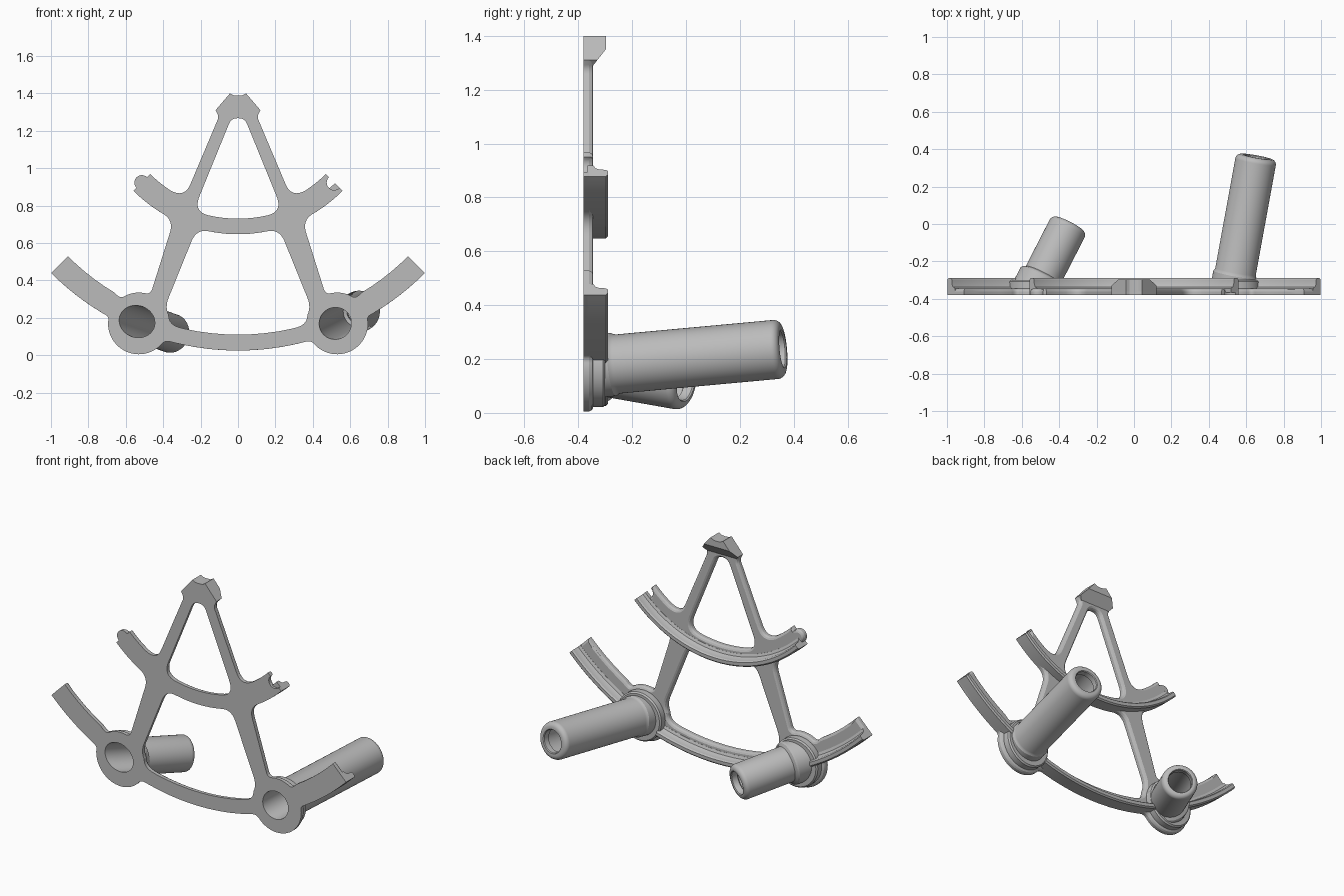
import bpy, bmesh
from math import sin, cos, radians, pi, hypot
from mathutils import Vector

if "Cube" in bpy.data.objects:
    bpy.data.objects.remove(bpy.data.objects["Cube"])

grey = bpy.data.materials.new("plain_grey")
grey.use_nodes = True
grey.diffuse_color = (0.5, 0.5, 0.5, 1)
grey.node_tree.nodes["Principled BSDF"].inputs["Base Color"].default_value = (0.5, 0.5, 0.5, 1)

FRONT, BACK, RIM = -0.38, -0.345, -0.29
HUB = (0, 1.437)          # common centre of both arcs
BOSS, BOSS_R = (0.53, 0.17), 0.165
OUT, MID = 1.412, 0.79    # outer radii of the arcs


def finish(bm, name):
    bmesh.ops.recalc_face_normals(bm, faces=bm.faces)
    mesh = bpy.data.meshes.new(name)
    bm.to_mesh(mesh)
    bm.free()
    mesh.materials.append(grey)
    ob = bpy.data.objects.new(name, mesh)
    bpy.context.collection.objects.link(ob)
    return ob


def polar(c, r, deg):
    a = radians(deg)
    return (c[0] + r * sin(a), c[1] - r * cos(a))


def arc(c, r, a0, a1, step=3):
    n = max(1, round(abs(a1 - a0) / step))
    return [(*polar(c, r, a0 + (a1 - a0) * i / n), 0) for i in range(n + 1)]


def soften(points):
    """Round each (x, z, d) corner, starting d away from it."""
    out = []
    for i, (x, z, d) in enumerate(points):
        p = Vector((x, z))
        if not d:
            out.append(p)
            continue
        ends = []
        for q in (points[i - 1], points[(i + 1) % len(points)]):
            v = Vector(q[:2]) - p
            ends.append(p + v.normalized() * min(d, 0.9 * v.length))
        for k in range(11):
            t = k / 10
            out.append(ends[0] * (1 - t) ** 2 + p * 2 * t * (1 - t) + ends[1] * t * t)
    return out


def flip(points):
    return [(-x, z, d) for x, z, d in reversed(points) if abs(x) > 1e-6]


def plate(name, loops, levels):
    """Flat plate with holes; levels are (y, inset) from front to back."""
    bm = bmesh.new()
    caps = ([], [])
    for k, loop in enumerate(loops):
        n = len(loop)
        area = sum(loop[i - 1].cross(loop[i]) for i in range(n))
        side = (1 if area > 0 else -1) * (1 if k == 0 else -1)
        rings = []
        for y, inset in levels:
            ring = []
            for i, p in enumerate(loop):
                t = (loop[(i + 1) % n] - loop[i - 1]).normalized()
                q = p + Vector((-t.y, t.x)) * side * inset
                ring.append(bm.verts.new((q.x, y, q.y)))
            rings.append(ring)
        for a, b in zip(rings, rings[1:]):
            for i in range(n):
                bm.faces.new((a[i - 1], a[i], b[i], b[i - 1]))
        for cap, ring in zip(caps, (rings[0], rings[-1])):
            cap.extend(bm.edges.get((ring[i - 1], ring[i])) for i in range(n))
    for cap in caps:
        bmesh.ops.triangle_fill(bm, edges=cap, use_beauty=True)
    return finish(bm, name)


def joint(sign):
    """Half-round end of the middle arc: notch (-1) or knob (+1)."""
    m = polar(HUB, 0.727, 45)
    s = 0.7071
    pts = []
    for i in range(13):
        u, t = 0.04 * cos(pi * i / 12), sign * 0.04 * sin(pi * i / 12)
        pts.append((m[0] + s * (u + t), m[1] + s * (t - u), 0))
    return pts


def half_outline(sign):
    return (arc(HUB, OUT, 0, 14) + [(0.39, 0.08, 0.03)]
            + arc(BOSS, BOSS_R, -42, 92, 6) + [(0.69, 0.205, 0.02)]
            + arc(HUB, OUT, 31, 45) + arc(HUB, 1.285, 45, 31)
            + [(0.63, 0.305, 0.025)] + arc(BOSS, BOSS_R, 150, 190, 6)
            + [(0.468, 0.325, 0.03), (0.343, 0.722, 0.07)]
            + arc(HUB, MID, 31, 45) + joint(sign) + arc(HUB, 0.663, 45, 33)
            + [(0.285, 0.842, 0.08), (0.102, 1.275, 0.02), (0.12, 1.31, 0),
               (0.043, 1.4, 0), (0.025, 1.39, 0), (0, 1.388, 0)])


# Frame plate with its two windows
half_upper = (arc(HUB, 0.707, 0, 13) + [(0.238, 0.772, 0.085), (0.036, 1.267, 0.035),
                                        (0, 1.267, 0)])
half_lower = (arc(HUB, MID, 0, 11) + [(0.222, 0.675, 0.07), (0.39, 0.26, 0.05)]
              + arc(BOSS, BOSS_R, 254, 255) + [(0.367, 0.162, 0.06)]
              + arc(HUB, 1.327, 12.5, 0))
loops = [soften(half_outline(-1) + flip(half_outline(1)))]
loops += [soften(h + flip(h)) for h in (half_upper, half_lower)]
frame = plate("frame_plate", loops, [(FRONT, 0), (-0.36, 0), (-0.35, 0.005), (BACK, 0.014)])
parts = [frame]


def rim(name, radius, a0, a1):
    """Raised lip along the outer edge of an arc, with a fillet to the plate."""
    section = [(0, -0.365), (0, RIM - 0.008), (0.008, RIM), (0.028, RIM), (0.034, -0.298),
               (0.036, -0.322), (0.043, -0.337), (0.058, -0.344), (0.058, -0.365)]
    bm = bmesh.new()
    n = round((a1 - a0) / 1.5)
    rings = []
    for i in range(n + 1):
        ring = []
        for inset, y in section:
            x, z = polar(HUB, radius - inset, a0 + (a1 - a0) * i / n)
            ring.append(bm.verts.new((x, y, z)))
        rings.append(ring)
    for a, b in zip(rings, rings[1:]):
        for i in range(len(section)):
            bm.faces.new((a[i - 1], a[i], b[i], b[i - 1]))
    bm.faces.new(rings[0])
    bm.faces.new(rings[-1])
    parts.append(finish(bm, name))


rim("middle_rim", MID, -45, 45)
rim("bridge_rim", OUT, -17, 17)
rim("left_arm_rim", OUT, 27, 45)
rim("right_arm_rim", OUT, -45, -27)

# Apex block with a sloping underside
block_half = [(0, 1.388, 0), (0.025, 1.39, 0), (0.043, 1.4, 0), (0.12, 1.31, 0), (0.085, 1.272, 0)]
block = [Vector(p[:2]) for p in flip(block_half)[::-1][::-1] + block_half]
apex = plate("apex_block", [block], [(-0.365, 0), (-0.298, 0)])
bm = bmesh.new()
bm.from_mesh(apex.data)
cut = bmesh.ops.bisect_plane(bm, geom=bm.verts[:] + bm.edges[:] + bm.faces[:],
                             plane_co=(0, -0.298, 1.35), plane_no=(0, 0.06, -0.047),
                             clear_outer=True)
bmesh.ops.holes_fill(bm, edges=[e for e in bm.edges if e.is_boundary])
bmesh.ops.recalc_face_normals(bm, faces=bm.faces)
bm.to_mesh(apex.data)
bm.free()
parts.append(apex)


def lathe(name, profile, start, axis, closed, clip=None, seg=48):
    turn = Vector((0, 0, 1)).rotation_difference(axis)
    bm = bmesh.new()
    rings = []
    for r, t in profile:
        rings.append([bm.verts.new(start + turn @ Vector((r * cos(2 * pi * i / seg),
                      r * sin(2 * pi * i / seg), t))) for i in range(seg)])
    for a, b in zip(rings, rings[1:]):
        for i in range(seg):
            bm.faces.new((a[i - 1], a[i], b[i], b[i - 1]))
    if closed:
        bm.faces.new(rings[0])
        bm.faces.new(rings[-1])
    if clip is not None:
        bmesh.ops.bisect_plane(bm, geom=bm.verts[:] + bm.edges[:] + bm.faces[:],
                               plane_co=(0, clip, 0), plane_no=(0, -1, 0), clear_outer=True)
    return finish(bm, name)


def bore_out(ob, cutter):
    mod = ob.modifiers.new("bore", "BOOLEAN")
    mod.operation, mod.solver, mod.object = "DIFFERENCE", "EXACT", cutter
    bpy.context.view_layer.objects.active = ob
    bpy.ops.object.modifier_apply(modifier=mod.name)


# Tilted tubes standing on round bosses
BORE = 0.085
for side, start, end, radius, collar, collar_end, lip in (
        ("left", (0.52, FRONT, 0.17), (0.655, 0.36, 0.238), 0.11, 0.118, 0.12, 0.067),
        ("right", (-0.54, FRONT, 0.18), (-0.345, 0, 0.113), 0.105, 0.127, 0.11, 0.068)):
    start, end = Vector(start), Vector(end)
    axis = (end - start).normalized()
    length = (end - start).length
    edge = [(radius - 0.028 * (1 - cos(radians(a))), length - 0.028 * (1 - sin(radians(a))))
            for a in range(0, 91, 15)]
    profile = ([(collar, -0.2), (collar, collar_end - 0.008), (collar - 0.005, collar_end),
                (radius, collar_end + 0.01)] + edge
               + [(lip + 0.004, length), (lip, length - 0.005), (lip, length - 0.04),
                  (BORE, length - 0.05), (BORE, -0.2)])
    parts.append(lathe(side + "_tube", profile, start, axis, False, FRONT + 0.005))
    sx = 1 if side == "left" else -1
    boss = lathe(side + "_boss", [(0.148, 0), (0.148, 0.057), (0.14, 0.065)],
                 Vector((sx * BOSS[0], -0.365, BOSS[1])), Vector((0, 1, 0)), True)
    parts.append(boss)
    cutter = lathe("bore_cutter", [(BORE, -0.2), (BORE, 0.25)], start, axis, True)
    cutter.hide_render = True
    bore_out(frame, cutter)
    bore_out(boss, cutter)
    bpy.data.objects.remove(cutter)

# Smooth the curved faces and keep the edges crisp
bpy.ops.object.select_all(action="DESELECT")
for ob in parts:
    ob.select_set(True)
bpy.context.view_layer.objects.active = frame
bpy.ops.object.shade_smooth_by_angle(angle=radians(22))
